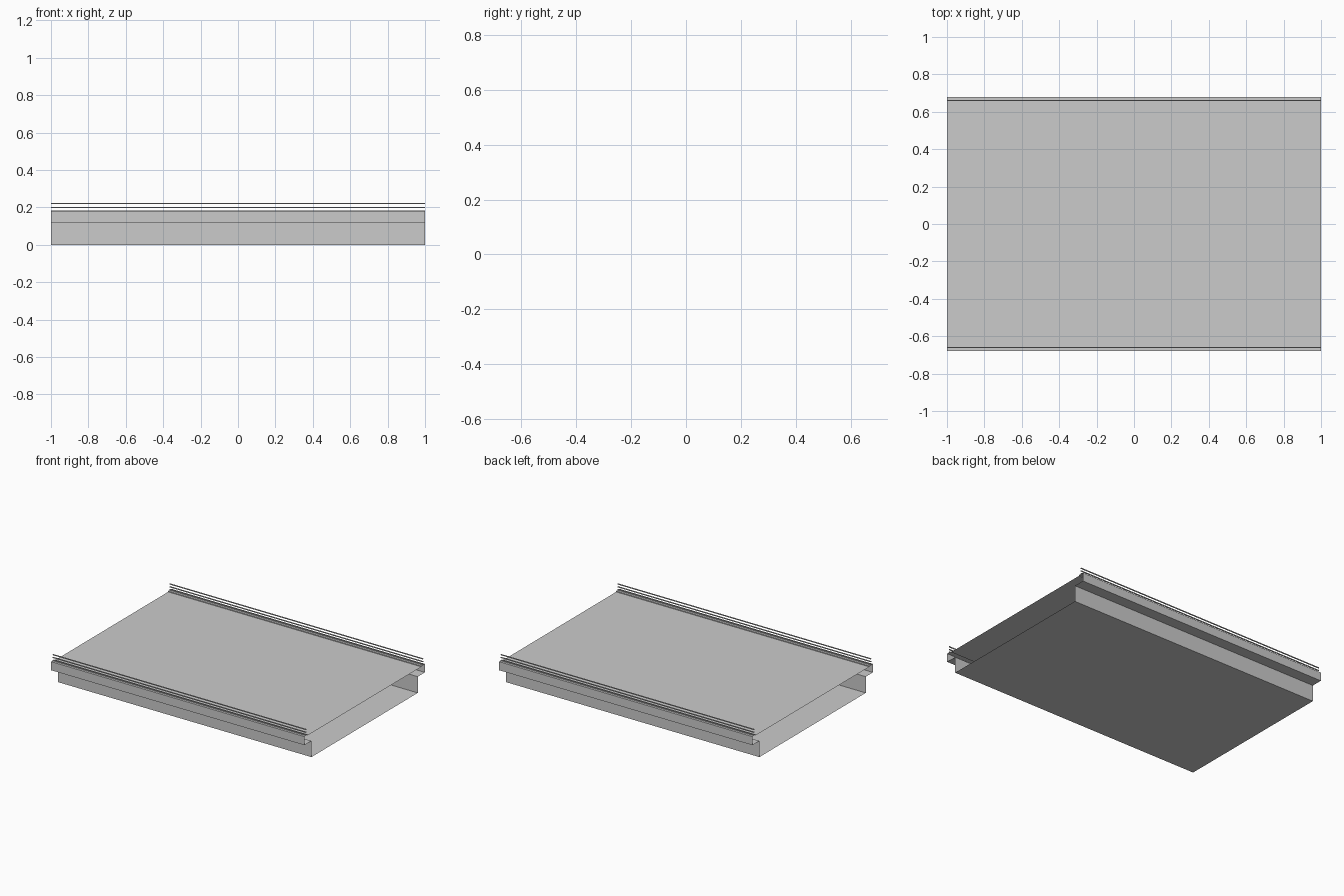
import bpy, bmesh

if "Cube" in bpy.data.objects:
    bpy.data.objects.remove(bpy.data.objects["Cube"])

HALF = 1.0  # half of the length along x


def sweep(name, profile, closed=False):
    """Extrude a (y, z) profile along x as an open-ended sheet."""
    bm = bmesh.new()
    verts = [bm.verts.new((-HALF, y, z)) for y, z in profile]
    edges = [bm.edges.new(p) for p in zip(verts, verts[1:])]
    if closed:
        edges.append(bm.edges.new((verts[-1], verts[0])))
    out = bmesh.ops.extrude_edge_only(bm, edges=edges)["geom"]
    moved = [g for g in out if isinstance(g, bmesh.types.BMVert)]
    bmesh.ops.translate(bm, vec=(2 * HALF, 0, 0), verts=moved)
    bmesh.ops.recalc_face_normals(bm, faces=bm.faces)
    mesh = bpy.data.meshes.new(name)
    bm.to_mesh(mesh)
    bm.free()
    obj = bpy.data.objects.new(name, mesh)
    bpy.context.collection.objects.link(obj)
    return obj


# Hollow deck: box girder, side ledges, low curbs and road surface
side = [(0.60, 0.0), (0.60, 0.116), (0.68, 0.116),
        (0.68, 0.177), (0.64, 0.177), (0.64, 0.171)]
mirrored = [(-y, z) for y, z in reversed(side)]
sweep("bridge_deck", side + mirrored, closed=True)

# Three thin rails above each curb, open at the ends
r = 0.003
for label, y in (("front", -0.66), ("back", 0.66)):
    for i, z in enumerate((0.18, 0.20, 0.22)):
        square = [(y - r, z - r), (y + r, z - r), (y + r, z + r), (y - r, z + r)]
        sweep(f"{label}_rail_{i + 1}", square, closed=True)
